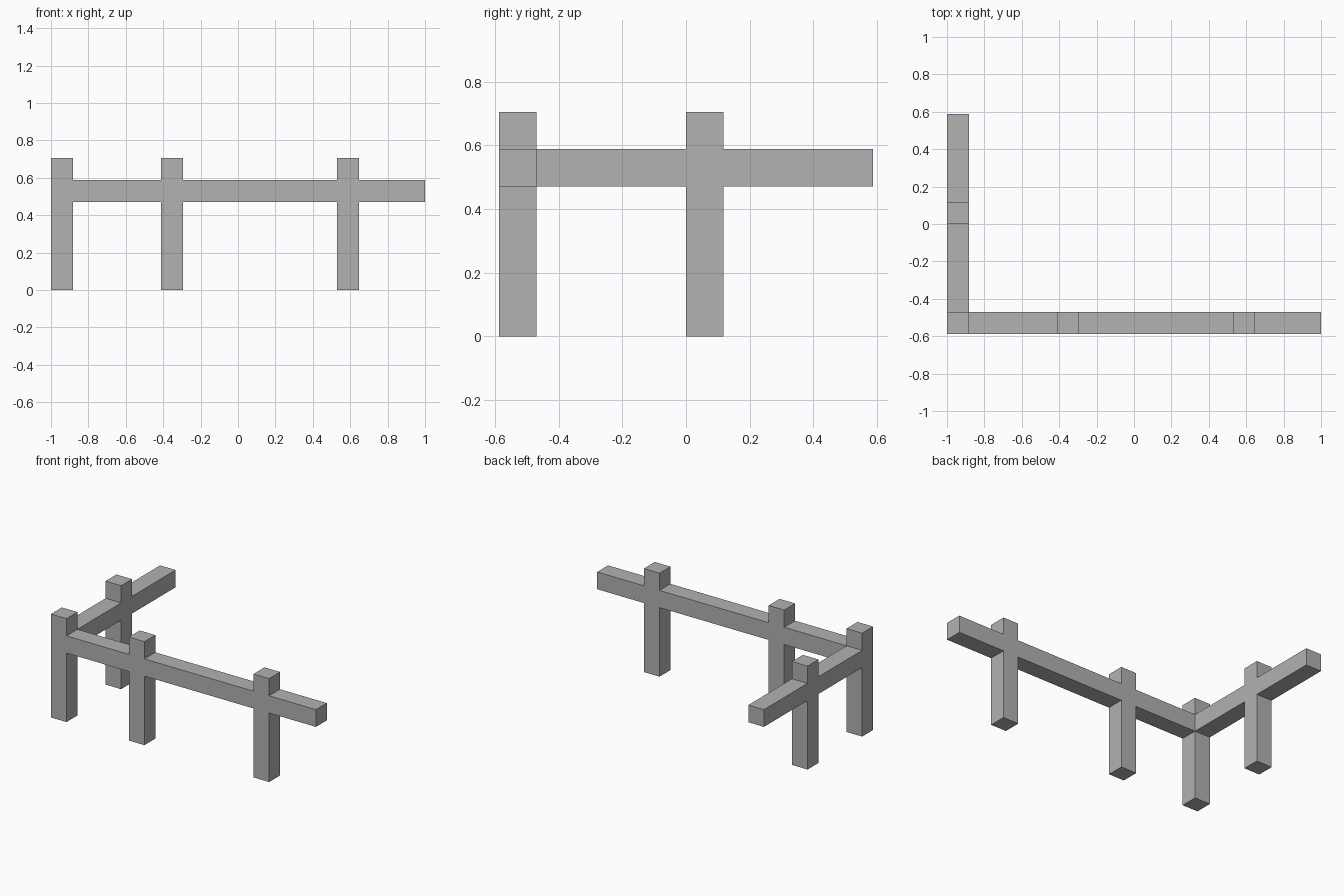
import bpy

cube = bpy.data.objects.get("Cube")
if cube:
    bpy.data.objects.remove(cube, do_unlink=True)

U = 2 / 17                       # beam thickness; the whole fence fits this module
X0, Y0 = -1.0, -5 * U            # outer corner of the fence
RAIL_BOTTOM, POST_TOP = 4, 6     # heights in modules

grey = bpy.data.materials.new("plain grey")
grey.use_nodes = True
colour = (0.445, 0.445, 0.445, 1)
grey.diffuse_color = colour
grey.node_tree.nodes["Principled BSDF"].inputs["Base Color"].default_value = colour


def beam(name, start, size):
    """Box given by its low corner and size, in modules from the outer corner."""
    centre = [s + d / 2 for s, d in zip(start, size)]
    bpy.ops.mesh.primitive_cube_add(
        size=1, location=(X0 + centre[0] * U, Y0 + centre[1] * U, centre[2] * U))
    ob = bpy.context.object
    ob.name = name
    ob.scale = [d * U for d in size]
    bpy.ops.object.transform_apply(location=False, rotation=False, scale=True)
    ob.data.materials.append(grey)


# Posts
posts = {"corner_post": (0, 0), "front_middle_post": (5, 0),
         "front_left_post": (13, 0), "side_post": (0, 5)}
for name, (x, y) in posts.items():
    beam(name, (x, y, 0), (1, 1, POST_TOP))

# Front rail, fitted between the posts and running past the last one
for i, (a, b) in enumerate([(1, 5), (6, 13), (14, 17)], 1):
    beam(f"front_rail_{i}", (a, 0, RAIL_BOTTOM), (b - a, 1, 1))

# Side rail, fitted the same way
for i, (a, b) in enumerate([(1, 5), (6, 10)], 1):
    beam(f"side_rail_{i}", (0, a, RAIL_BOTTOM), (1, b - a, 1))
